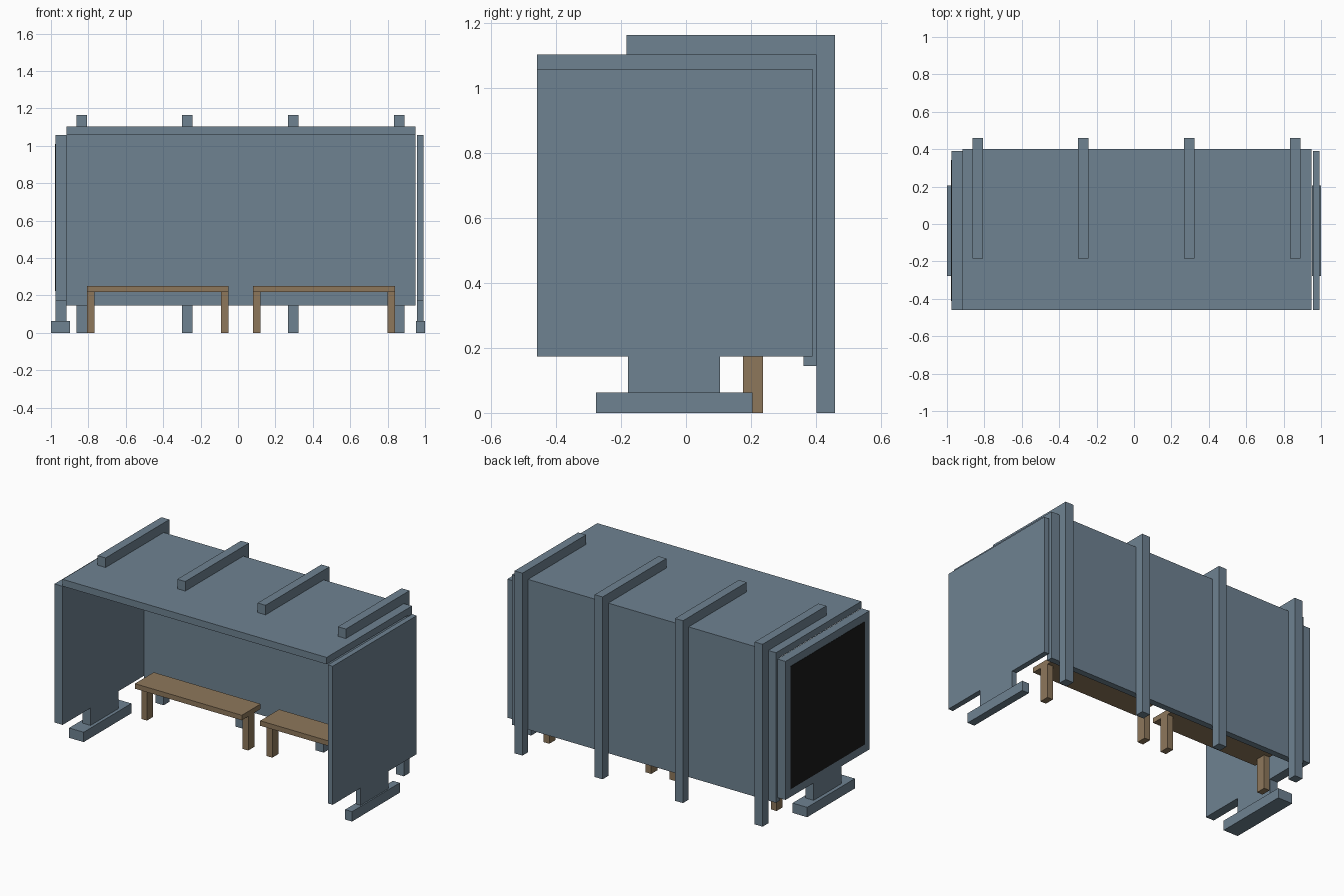
import bpy, bmesh

if "Cube" in bpy.data.objects:
    bpy.data.objects.remove(bpy.data.objects["Cube"])


def material(name, rgb):
    m = bpy.data.materials.new(name)
    m.diffuse_color = (*rgb, 1)
    m.use_nodes = True
    m.node_tree.nodes["Principled BSDF"].inputs["Base Color"].default_value = m.diffuse_color
    return m


STEEL = material("blue_grey_steel", (0.156, 0.223, 0.283))
WOOD = material("brown_wood", (0.270, 0.186, 0.105))
BLACK = material("black_panel", (0.011, 0.011, 0.011))


def box(name, x, y, z, mat):
    """Box from (min, max) pairs on each axis."""
    bm = bmesh.new()
    bmesh.ops.create_cube(bm, size=1)
    for v in bm.verts:
        v.co = [lim[1] if c > 0 else lim[0] for c, lim in zip(v.co, (x, y, z))]
    me = bpy.data.meshes.new(name)
    bm.to_mesh(me)
    bm.free()
    me.materials.append(mat)
    ob = bpy.data.objects.new(name, me)
    bpy.context.collection.objects.link(ob)
    return ob


# Roof and back wall
box("roof", (-0.918, 0.948), (-0.459, 0.402), (1.06, 1.104), STEEL)
box("back_wall", (-0.918, 0.948), (0.362, 0.402), (0.145, 1.06), STEEL)

# Rear posts with roof beams
for i, x in enumerate((-0.835, -0.272, 0.296, 0.863)):
    xs = (x - 0.028, x + 0.028)
    box(f"post_{i}", xs, (0.402, 0.459), (0, 1.165), STEEL)
    box(f"roof_beam_{i}", xs, (-0.184, 0.402), (1.104, 1.165), STEEL)

# End walls, each on a stem and a foot
for side, xs, foot in (("left", (-0.976, -0.918), (-1.0, -0.897)),
                       ("right", (0.957, 0.991), (0.951, 1.0))):
    box(f"{side}_end_wall", xs, (-0.459, 0.389), (0.174, 1.059), STEEL)
    box(f"{side}_stem", xs, (-0.178, 0.105), (0.063, 0.174), STEEL)
    box(f"{side}_foot", foot, (-0.277, 0.205), (0, 0.063), STEEL)

# Dark display on the outside of the left end wall
box("display_panel", (-0.978, -0.974), (-0.411, 0.341), (0.224, 1.009), BLACK)

# Two benches
for side, x0, x1 in (("left", -0.806, -0.05), ("right", 0.08, 0.84)):
    box(f"{side}_bench_seat", (x0, x1), (0.11, 0.30), (0.218, 0.25), WOOD)
    for end, a in (("outer", x0), ("inner", x1 - 0.04)):
        box(f"{side}_bench_leg_{end}", (a, a + 0.04), (0.175, 0.237), (0, 0.218), WOOD)
